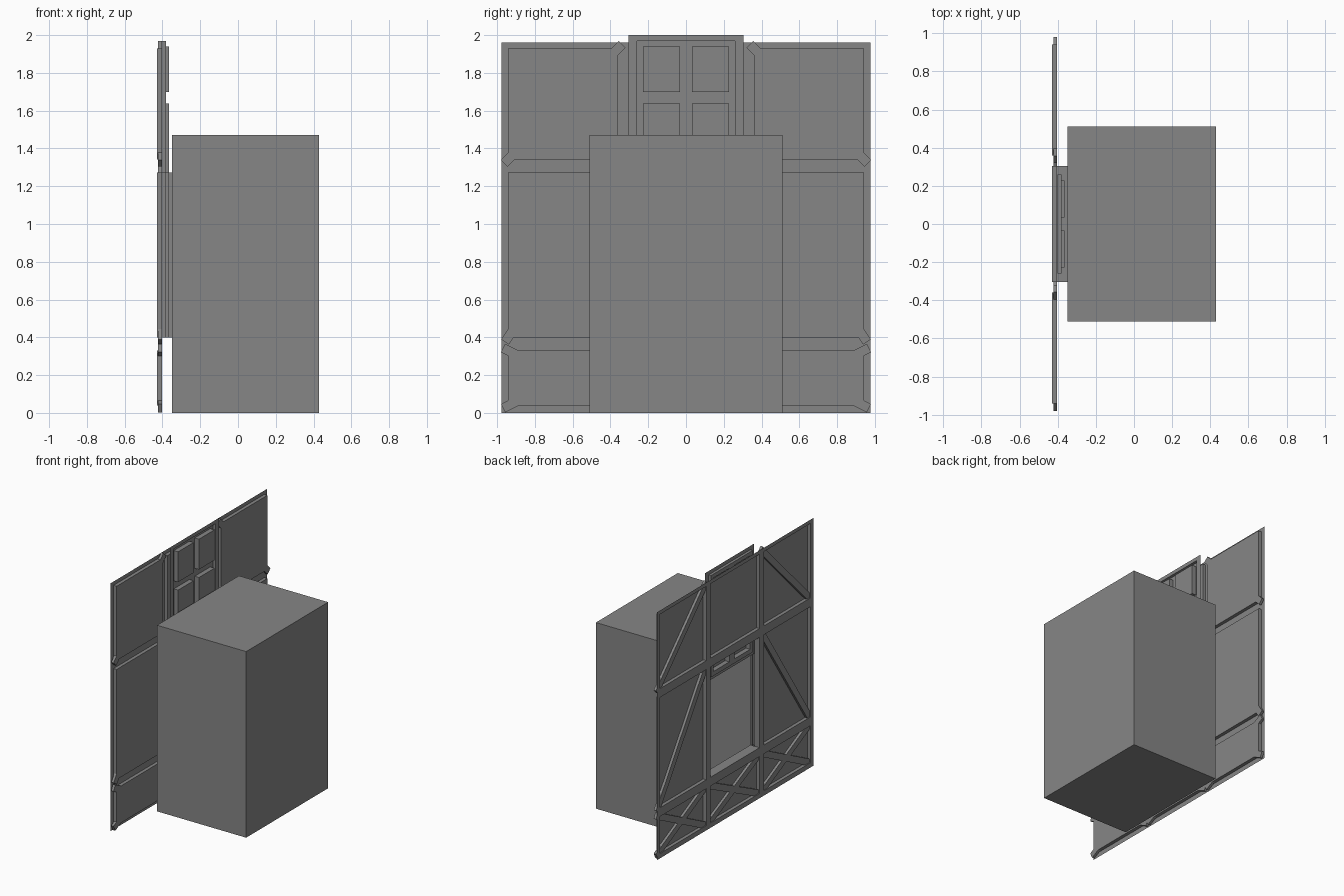
import bpy
import bmesh
import math
from mathutils import Matrix

cube = bpy.data.objects.get("Cube")
if cube:
    bpy.data.objects.remove(cube, do_unlink=True)

grey = bpy.data.materials.new("plain_grey")
grey.use_nodes = True
tone = (0.24, 0.24, 0.24, 1)
grey.diffuse_color = tone
grey.node_tree.nodes["Principled BSDF"].inputs["Base Color"].default_value = tone


def finish(name, bm):
    bmesh.ops.remove_doubles(bm, verts=bm.verts[:], dist=1e-5)
    mesh = bpy.data.meshes.new(name)
    bm.to_mesh(mesh)
    bm.free()
    mesh.materials.append(grey)
    obj = bpy.data.objects.new(name, mesh)
    bpy.context.collection.objects.link(obj)
    return obj


def quad(bm, *points):
    return bm.faces.new([bm.verts.new(p) for p in points])


def relief(name, ys, zs, depth):
    """Stepped sheet facing -x: each cell sits at its own x, None leaves a hole."""
    bm = bmesh.new()
    cols, rows = len(ys) - 1, len(zs) - 1
    for i in range(cols):
        for j in range(rows):
            a, b, c, d = ys[i], ys[i + 1], zs[j], zs[j + 1]
            x = depth(i, j)
            if x is None:
                continue
            quad(bm, (x, a, c), (x, a, d), (x, b, d), (x, b, c))
            side = depth(i + 1, j) if i + 1 < cols else None
            if side is not None and side != x:
                quad(bm, (x, b, c), (x, b, d), (side, b, d), (side, b, c))
            above = depth(i, j + 1) if j + 1 < rows else None
            if above is not None and above != x:
                quad(bm, (x, a, d), (above, a, d), (above, b, d), (x, b, d))
    return finish(name, bm)


def brace(name, start, end, extra=0.03, width=0.05):
    """Diagonal timber in the wall plane between two (y, z) points."""
    dy, dz = end[0] - start[0], end[1] - start[1]
    bm = bmesh.new()
    bmesh.ops.create_cube(bm, size=1)
    place = (Matrix.Translation((-0.413, (start[0] + end[0]) / 2, (start[1] + end[1]) / 2))
             @ Matrix.Rotation(math.atan2(dz, dy), 4, 'X')
             @ Matrix.Diagonal((0.02, math.hypot(dy, dz) + 2 * extra, width, 1)))
    bmesh.ops.transform(bm, matrix=place, verts=bm.verts)
    finish(name, bm)


FRONT, PANEL, ROOM = -0.43, -0.403, -0.35
EDGE, OUT, POST, OPEN = 0.977, 0.942, 0.36, 0.305
SILL, HEAD = 0.40, 1.272

# Timber wall: raised posts and rails, recessed panels, open middle bay
wall_y = [-EDGE, -OUT, -POST, -OPEN, OPEN, POST, OUT, EDGE]
wall_z = [0, 0.038, 0.33, SILL, HEAD, 1.342, 1.93, 1.96]


def wall_depth(i, j):
    if i % 2 and j % 2:
        return None if (i, j) == (3, 3) else PANEL
    return FRONT


relief("timber_wall", wall_y, wall_z, wall_depth)

# Diagonal braces in the side bays, crossed braces along the bottom
for side, label in ((1, "back"), (-1, "front")):
    for row, low, high in (("upper", 1.342, 1.93), ("middle", SILL, HEAD)):
        brace(f"{row}_{label}_brace", (side * OUT, low), (side * POST, high))
for label, near, far in (("front", -OUT, -POST), ("middle", -OPEN, OPEN), ("back", POST, OUT)):
    brace(f"{label}_cross_rising", (near, 0.038), (far, 0.33))
    brace(f"{label}_cross_falling", (near, 0.33), (far, 0.038))

# Opening lining with a slot down each side for the sliding shutter
bm = bmesh.new()
slot = OPEN + 0.01
profile = [(FRONT, OPEN), (-0.385, OPEN), (-0.385, slot),
           (-0.365, slot), (-0.365, OPEN), (ROOM, OPEN)]
for side in (-1, 1):
    for (xa, ya), (xb, yb) in zip(profile, profile[1:]):
        quad(bm, (xa, side * ya, SILL), (xb, side * yb, SILL),
             (xb, side * yb, HEAD), (xa, side * ya, HEAD))
for z in (SILL, HEAD):
    quad(bm, (FRONT, -OPEN, z), (ROOM, -OPEN, z), (ROOM, OPEN, z), (FRONT, OPEN, z))
finish("opening_lining", bm)

# Raised shutter: thin rim, proud frame, four sunken panels
shutter_y = [-OPEN, -0.26, -0.228, -0.033, 0.033, 0.228, 0.26, OPEN]
shutter_z = [1.13, 1.165, 1.2, 1.637, 1.70, 1.94, 1.97, 2.0]


def shutter_depth(i, j):
    if i in (0, 6) or j in (0, 6):
        return -0.381
    return -0.365 if i in (2, 4) and j in (2, 4) else -0.402


relief("sliding_shutter", shutter_y, shutter_z, shutter_depth)

# Hollow room block behind the wall, entered through the opening
HALF, BACK, TOP = 0.512, 0.43, 1.472
relief("room_entry_wall", [-HALF, -OPEN, OPEN, HALF], [0, SILL, HEAD, TOP],
       lambda i, j: None if (i, j) == (1, 1) else ROOM)
bm = bmesh.new()
bmesh.ops.create_cube(bm, size=1)
entry = [f for f in bm.faces if f.normal.x < -0.9]
bmesh.ops.delete(bm, geom=entry, context='FACES_ONLY')
bmesh.ops.transform(bm, verts=bm.verts, matrix=Matrix.Translation(
    ((ROOM + BACK) / 2, 0, TOP / 2)) @ Matrix.Diagonal((BACK - ROOM, 2 * HALF, TOP, 1)))
finish("room_block", bm)
